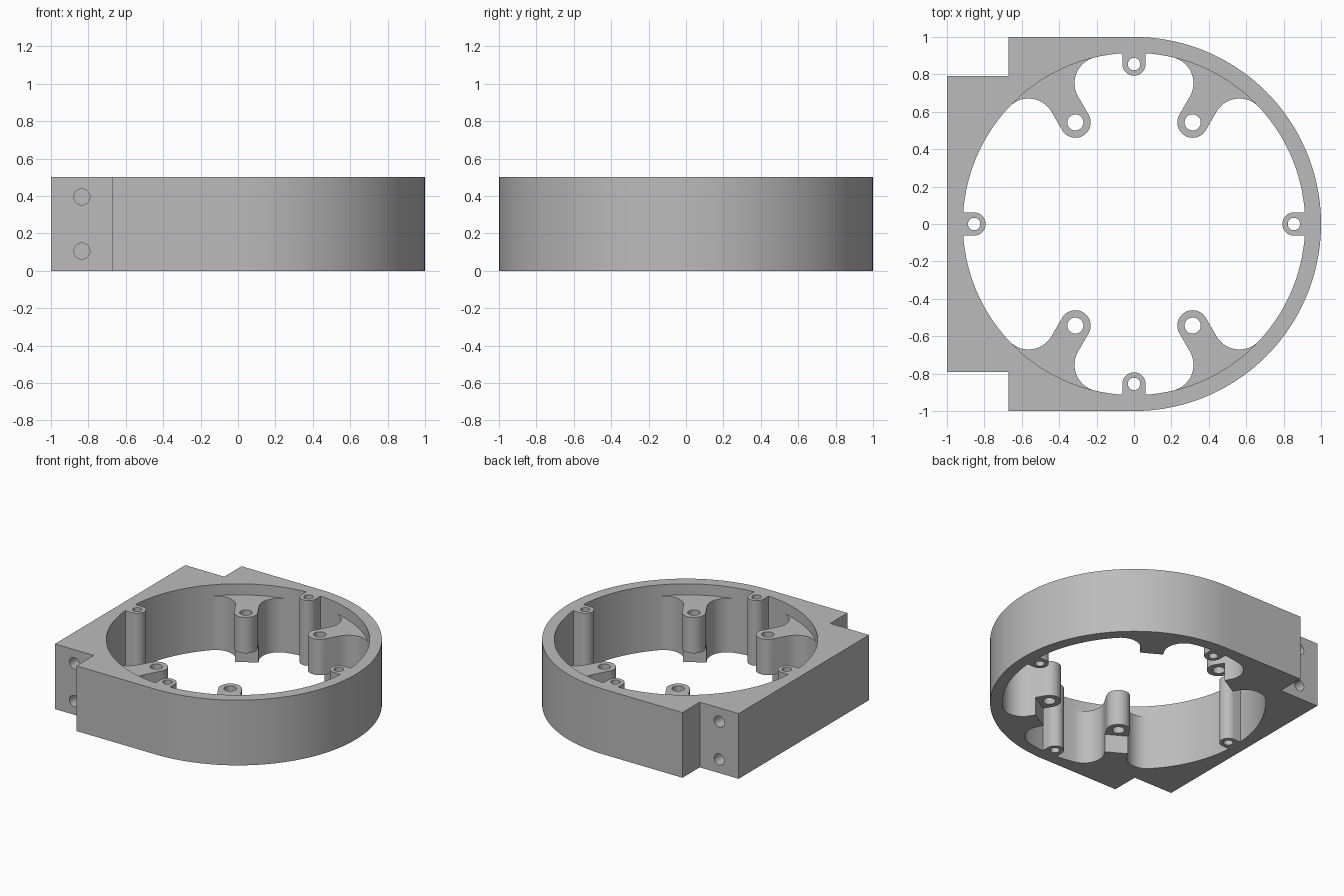
import bpy, bmesh
from math import radians, sin, cos, atan2, hypot, degrees
from mathutils import Matrix

HEIGHT, BORE = 0.5, 0.915

if "Cube" in bpy.data.objects:
    bpy.data.objects.remove(bpy.data.objects["Cube"])

grey = bpy.data.materials.new("plain_grey")
grey.use_nodes = True
colour = (0.5, 0.5, 0.5, 1)
grey.diffuse_color = colour
grey.node_tree.nodes["Principled BSDF"].inputs["Base Color"].default_value = colour


def arc(cx, cy, r, start, end, n):
    """Points on an arc, angles in degrees."""
    steps = [radians(start + (end - start) * i / n) for i in range(n + 1)]
    return [(cx + r * cos(a), cy + r * sin(a)) for a in steps]


def prism(name, outline, z0, z1, turn=0):
    """Extrude an outline from z0 to z1, turned about the z axis."""
    bm = bmesh.new()
    face = bm.faces.new([bm.verts.new((x, y, z0)) for x, y in outline])
    up = bmesh.ops.extrude_face_region(bm, geom=[face])["geom"]
    bmesh.ops.translate(bm, vec=(0, 0, z1 - z0),
                        verts=[v for v in up if isinstance(v, bmesh.types.BMVert)])
    bmesh.ops.rotate(bm, verts=bm.verts, matrix=Matrix.Rotation(radians(turn), 3, 'Z'))
    bmesh.ops.recalc_face_normals(bm, faces=bm.faces)
    mesh = bpy.data.meshes.new(name)
    bm.to_mesh(mesh)
    bm.free()
    mesh.materials.append(grey)
    obj = bpy.data.objects.new(name, mesh)
    bpy.context.collection.objects.link(obj)
    return obj


def disc(name, x, y, r, z0, z1, n=32, turn=0):
    return prism(name, arc(x, y, r, 0, 360, n)[:-1], z0, z1, turn)


def combine(target, tool, operation):
    """Apply a boolean and discard the tool object."""
    mod = target.modifiers.new("join", 'BOOLEAN')
    mod.object, mod.operation, mod.solver = tool, operation, 'EXACT'
    with bpy.context.temp_override(object=target, active_object=target):
        bpy.ops.object.modifier_apply(modifier=mod.name)
    bpy.data.objects.remove(tool)


def mirrored(half):
    return half + [(u, -v) for u, v in reversed(half) if abs(v) > 1e-6]


# Housing: round on one side, square with stepped corners on the other
step = [(-0.67, 1), (-0.67, 0.79), (-1, 0.79)]
outline = arc(0, 0, 1, -90, 90, 72) + step + [(x, -y) for x, y in reversed(step)]
housing = prism("ring_housing", outline, 0, HEIGHT)
combine(housing, disc("bore", 0, 0, BORE, -0.1, 0.6, 128), 'DIFFERENCE')

# Four mounting arms with wide fillets into the bore
boss_u, boss_r, fillet_r = 0.627, 0.082, 0.142
fillet_v = boss_r + fillet_r
fillet_u = ((BORE - fillet_r) ** 2 - fillet_v ** 2) ** 0.5
spread = degrees(atan2(fillet_v, fillet_u))
arm_half = (arc(boss_u, 0, boss_r, 180, 90, 12)
            + arc(fillet_u, fillet_v, fillet_r, -90, spread, 20)
            + arc(0, 0, 0.95, spread, 0, 8))
for turn in (60, 120, 240, 300):
    arm = prism("mounting_arm", mirrored(arm_half), 0, 0.415, turn)
    relief = prism("arm_relief", [(0.5, -0.1), (0.7, -0.1), (0.7, 0.1), (0.5, 0.1)],
                   -0.1, 0.14, turn)
    combine(arm, relief, 'DIFFERENCE')
    combine(arm, disc("arm_hole", boss_u, 0, 0.043, -0.1, 0.6, turn=turn), 'DIFFERENCE')
    combine(housing, arm, 'UNION')

# Four full-height screw bosses on the bore wall
lug_half = arc(0.855, 0, 0.062, 180, 90, 12) + [(0.95, 0.062)]
for turn in range(0, 360, 90):
    combine(housing, prism("screw_boss", mirrored(lug_half), 0, HEIGHT, turn), 'UNION')
    combine(housing, disc("screw_hole", 0.855, 0, 0.033, -0.1, 0.6, turn=turn), 'DIFFERENCE')

# Blind side holes in the stepped corners
for side in (-1, 1):
    for z in (0.105, 0.395):
        drill = disc("side_hole", 0, 0, 0.043, -0.25, 0.25)
        drill.data.transform(Matrix.Translation((-0.835, side * 0.79, z))
                             @ Matrix.Rotation(radians(90), 4, 'X'))
        combine(housing, drill, 'DIFFERENCE')

# Smooth the curved walls and keep the rims crisp
bpy.ops.object.select_all(action='DESELECT')
housing.select_set(True)
bpy.context.view_layer.objects.active = housing
bpy.ops.object.shade_smooth_by_angle(angle=radians(30))
